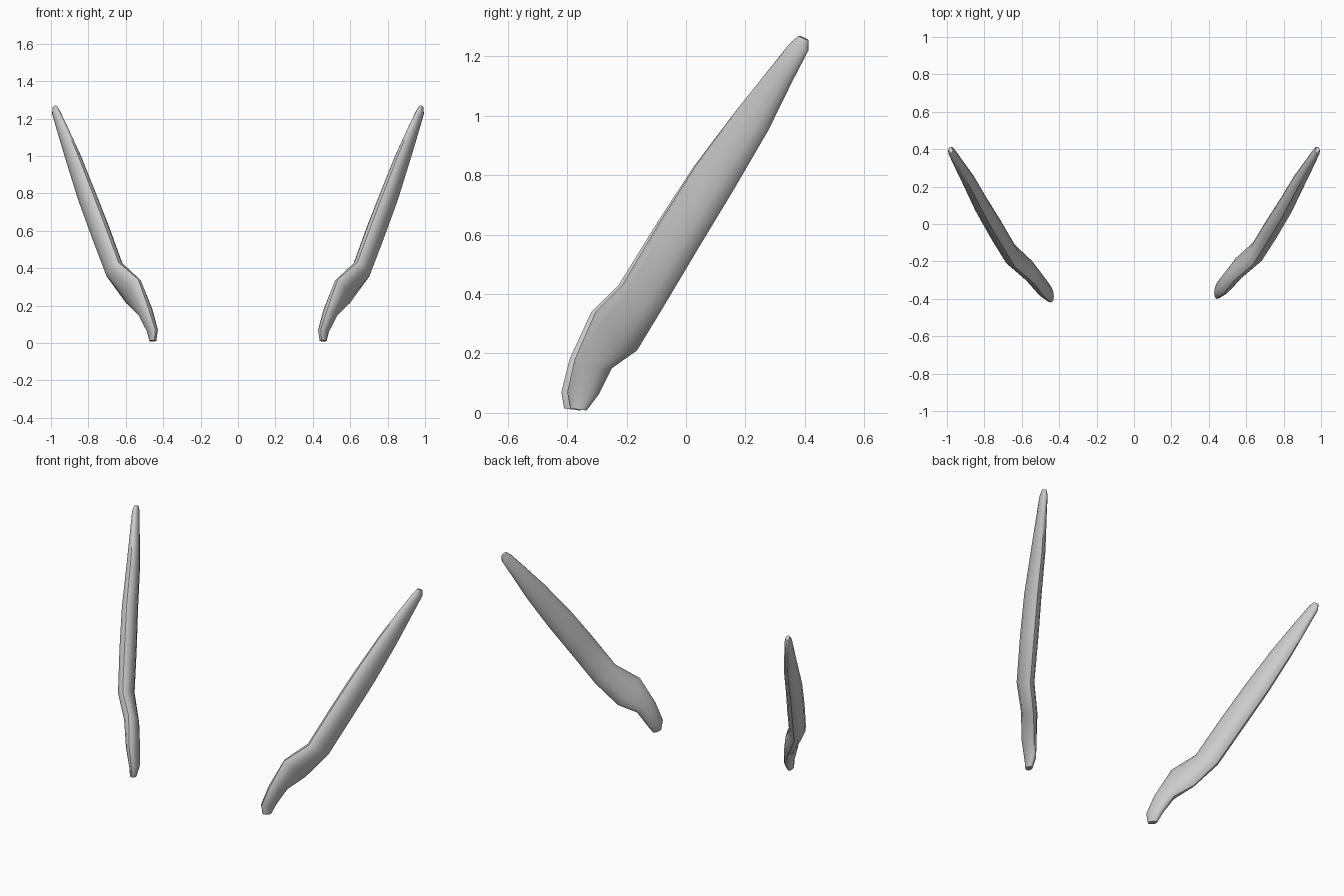
import bpy, bmesh, math
from mathutils import Vector

if "Cube" in bpy.data.objects:
    bpy.data.objects.remove(bpy.data.objects["Cube"], do_unlink=True)

SIDES = 12

# One matte grey for everything
grey = bpy.data.materials.new("plain_grey")
grey.use_nodes = True
colour = (0.6, 0.6, 0.6, 1)
grey.diffuse_color = colour
grey.node_tree.nodes["Principled BSDF"].inputs["Base Color"].default_value = colour

# Sections from foot to tip: centre x, front edge (y, z), rear edge (y, z), half thickness
SECTIONS = [
    (0.455, (-0.39, 0.015), (-0.335, 0.008), 0.018),
    (0.457, (-0.40, 0.07), (-0.295, 0.06), 0.026),
    (0.495, (-0.375, 0.18), (-0.25, 0.15), 0.036),
    (0.56, (-0.305, 0.34), (-0.165, 0.21), 0.04),
    (0.66, (-0.215, 0.43), (-0.08, 0.35), 0.044),
    (0.738, (-0.09, 0.64), (0.045, 0.56), 0.046),
    (0.81, (0.03, 0.83), (0.16, 0.75), 0.043),
    (0.88, (0.17, 1.02), (0.278, 0.953), 0.036),
    (0.94, (0.29, 1.17), (0.36, 1.12), 0.026),
    (0.973, (0.35, 1.245), (0.412, 1.22), 0.02),
    (0.98, (0.38, 1.27), (0.412, 1.255), 0.011),
]


def make_horn(name, side, lean):
    """Loft elliptical sections along a bent path; lean slides the foot forward."""
    centres, majors = [], []
    for x, front, rear, _ in SECTIONS:
        f, r = Vector((0, *front)), Vector((0, *rear))
        half = (r - f) / 2
        centres.append((f + r) / 2 + Vector((x, 0, 0)))
        majors.append(half + Vector((0.28 * half.length, 0, 0)))

    bm = bmesh.new()
    rings = []
    last = len(SECTIONS) - 1
    for i, section in enumerate(SECTIONS):
        tangent = centres[min(i + 1, last)] - centres[max(i - 1, 0)]
        minor = tangent.cross(majors[i]).normalized() * section[3]
        ring = []
        for k in range(SIDES):
            a = math.tau * k / SIDES
            p = centres[i] + majors[i] * math.cos(a) + minor * math.sin(a)
            p.y -= lean * max(0, 1 - p.z)
            ring.append(bm.verts.new((side * p.x, p.y, max(p.z, 0))))
        rings.append(ring)

    for low, high in zip(rings, rings[1:]):
        for k in range(SIDES):
            n = (k + 1) % SIDES
            bm.faces.new((low[k], low[n], high[n], high[k]))
    bm.faces.new(rings[0])
    bm.faces.new(rings[-1])
    bmesh.ops.recalc_face_normals(bm, faces=bm.faces)

    mesh = bpy.data.meshes.new(name)
    bm.to_mesh(mesh)
    bm.free()
    mesh.materials.append(grey)
    horn = bpy.data.objects.new(name, mesh)
    bpy.context.collection.objects.link(horn)
    bpy.ops.object.select_all(action="DESELECT")
    horn.select_set(True)
    bpy.context.view_layer.objects.active = horn
    bpy.ops.object.shade_smooth_by_angle(angle=math.radians(50))


# The pair of horns, the right one leaning slightly further forward
make_horn("left_horn", 1, 0)
make_horn("right_horn", -1, 0.021)
